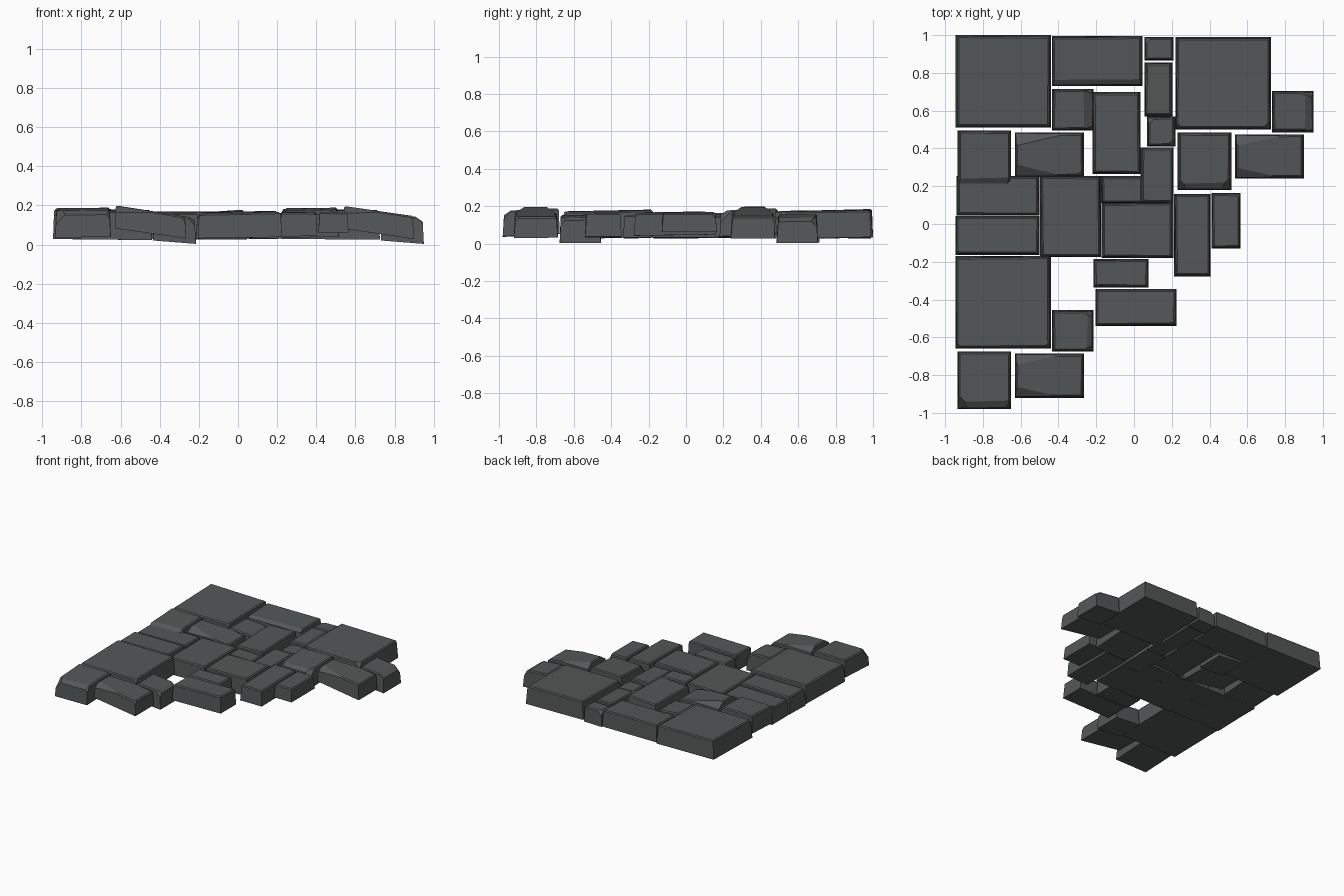
import bpy, bmesh, random
from mathutils import Vector

if "Cube" in bpy.data.objects:
    bpy.data.objects.remove(bpy.data.objects["Cube"])

random.seed(7)

stone_mat = bpy.data.materials.new("dark grey stone")
stone_mat.diffuse_color = (0.088, 0.096, 0.096, 1)
stone_mat.use_nodes = True
stone_mat.node_tree.nodes["Principled BSDF"].inputs["Base Color"].default_value = stone_mat.diffuse_color


def stone(name, x0, x1, y0, y1, z0, z1, sx=0.0, sy=0.0, chips="", size=0.05):
    """Rough slab: tapered box, tilted by slopes sx / sy, with chipped top corners."""
    bm = bmesh.new()
    bmesh.ops.create_cube(bm, size=1)
    cx, cy = (x0 + x1) / 2, (y0 + y1) / 2
    for v in bm.verts:
        inset = 0.007 if v.co.z > 0 else 0.0
        j = [random.uniform(-0.004, 0.004) for _ in range(3)]
        dx = v.co.x * (x1 - x0 - 2 * inset)
        dy = v.co.y * (y1 - y0 - 2 * inset)
        z = z1 if v.co.z > 0 else z0
        v.co = (cx + dx + j[0] * inset * 100, cy + dy + j[1] * inset * 100,
                z + sx * dx + sy * dy + max(0, j[2]))
    # worn upper rim
    top = [e for e in bm.edges if all(v.co.z > (z0 + z1) / 2 + sx * (v.co.x - cx) + sy * (v.co.y - cy)
                                      for v in e.verts)]
    bmesh.ops.bevel(bm, geom=top, offset=0.008, segments=1, affect='EDGES')
    # chips: each letter pair is a corner or side (n, s, e, w) cut by a plane
    for c in chips.split():
        ux = ('e' in c) - ('w' in c)
        uy = ('n' in c) - ('s' in c)
        px = cx + ux * ((x1 - x0) / 2)
        py = cy + uy * ((y1 - y0) / 2)
        pz = z1 + sx * (px - cx) + sy * (py - cy)
        nrm = Vector((ux, uy, 1.0 if ux and uy else 1.5)).normalized()
        if c.isupper():
            continue
        co = Vector((px, py, pz)) - nrm * size * random.uniform(0.7, 1.1) * (1 if ux and uy else 0.6)
        bmesh.ops.bisect_plane(bm, geom=bm.verts[:] + bm.edges[:] + bm.faces[:],
                               plane_co=co, plane_no=nrm, clear_outer=True)
        bmesh.ops.holes_fill(bm, edges=[e for e in bm.edges if e.is_boundary])
    bmesh.ops.recalc_face_normals(bm, faces=bm.faces)
    me = bpy.data.meshes.new(name)
    bm.to_mesh(me)
    bm.free()
    me.materials.append(stone_mat)
    ob = bpy.data.objects.new(name, me)
    bpy.context.collection.objects.link(ob)


# cluster of four slabs, laid three times
for tag, ox, oy in (("front", 0, -1.17), ("back", 0, 0), ("right", 1.165, -0.01)):
    stone(f"large_slab_{tag}", -0.945 + ox, -0.44 + ox, 0.51 + oy, 1.0 + oy,
          0.03, 0.175, -0.01, 0.02, "sw se", 0.03)
    stone(f"square_slab_{tag}", -0.935 + ox, -0.65 + ox, 0.19 + oy, 0.495 + oy,
          0.045, 0.18, 0.01, 0.05, "sw se s", 0.04)
    stone(f"tilted_slab_{tag}", -0.63 + ox, -0.265 + ox, 0.25 + oy, 0.485 + oy,
          0.055, 0.17, -0.15, 0.0, "se s n", 0.022)
    stone(f"small_block_{tag}", -0.435 + ox, -0.215 + ox, 0.495 + oy, 0.715 + oy,
          0.012, 0.145, -0.08, 0.0, "ne se e", 0.035)

# back row and middle slabs
stone("back_slab", -0.435, 0.045, 0.73, 0.995, 0.03, 0.165, 0.0, 0.03, "se s", 0.03)
stone("tall_slab", -0.22, 0.035, 0.265, 0.70, 0.04, 0.165, 0.06, 0.02, "ne", 0.02)
stone("back_cube", 0.055, 0.21, 0.865, 0.99, 0.03, 0.15, 0.02, 0.0, "nw", 0.03)
stone("narrow_slab", 0.055, 0.205, 0.57, 0.855, 0.03, 0.155, 0.0, 0.02, "sw", 0.02)
stone("middle_cube", 0.07, 0.22, 0.41, 0.57, 0.03, 0.14, 0.0, 0.0, "nw se", 0.03)
stone("link_slab", 0.035, 0.21, 0.11, 0.405, 0.035, 0.15, 0.0, 0.02)
stone("left_slab", -0.945, -0.50, -0.165, 0.042, 0.03, 0.165, 0.0, 0.02, "sw", 0.02)
stone("left_upper_slab", -0.94, -0.50, 0.046, 0.255, 0.03, 0.155, 0.0, 0.0, "nw", 0.03)
stone("centre_slab", -0.497, -0.175, -0.175, 0.255, 0.03, 0.16, 0.02, 0.0, "nw", 0.015)
stone("centre_upper_slab", -0.175, 0.05, 0.11, 0.255, 0.03, 0.155)
stone("centre_right_slab", -0.172, 0.208, -0.18, 0.115, 0.03, 0.165, 0.01, 0.01)

# stepped stones along the broken edge
stone("front_cube", -0.215, 0.078, -0.335, -0.185, 0.03, 0.15, 0.02, 0.0, "nw", 0.02)
stone("front_edge_slab", -0.205, 0.225, -0.54, -0.345, 0.035, 0.16, 0.015, 0.0)
stone("edge_slab", 0.213, 0.405, -0.278, 0.16, 0.045, 0.165, 0.0, 0.015)
stone("edge_cube", 0.41, 0.565, -0.13, 0.165, 0.06, 0.165, -0.02, 0.0, "ne", 0.025)
